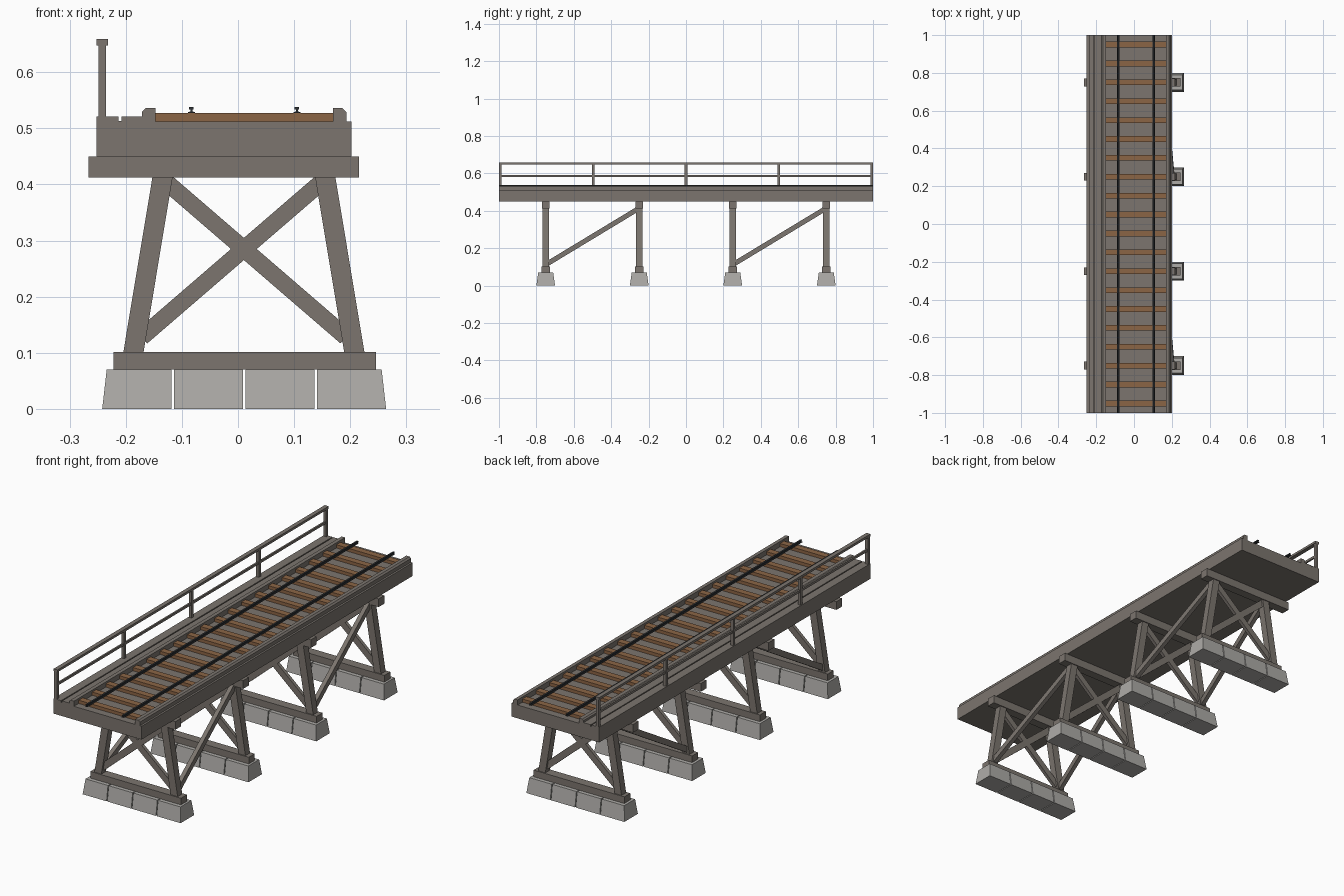
import bpy, bmesh
from mathutils import Vector

cube = bpy.data.objects.get("Cube")
if cube:
    bpy.data.objects.remove(cube, do_unlink=True)


def material(name, rgb):
    m = bpy.data.materials.new(name)
    m.use_nodes = True
    m.diffuse_color = (*rgb, 1)
    m.node_tree.nodes["Principled BSDF"].inputs["Base Color"].default_value = (*rgb, 1)
    return m


TIMBER = material("weathered timber", (0.2, 0.178, 0.158))
TIE = material("brown tie wood", (0.26, 0.13, 0.06))
STEEL = material("dark rail steel", (0.03, 0.034, 0.038))
STONE = material("pale stone", (0.42, 0.41, 0.39))


def finish(name, bm, mat):
    bmesh.ops.recalc_face_normals(bm, faces=bm.faces)
    mesh = bpy.data.meshes.new(name)
    bm.to_mesh(mesh)
    bm.free()
    mesh.materials.append(mat)
    ob = bpy.data.objects.new(name, mesh)
    bpy.context.collection.objects.link(ob)
    return ob


def loft(name, lower, upper, mat):
    """Solid between two matching outlines."""
    bm = bmesh.new()
    a = [bm.verts.new(p) for p in lower]
    b = [bm.verts.new(p) for p in upper]
    bm.faces.new(a)
    bm.faces.new(b)
    n = len(a)
    for i in range(n):
        bm.faces.new((a[i], a[(i + 1) % n], b[(i + 1) % n], b[i]))
    return finish(name, bm, mat)


def prism(name, profile, y0, y1, mat):
    """Extrude an x-z outline along y."""
    return loft(name, [(x, y0, z) for x, z in profile], [(x, y1, z) for x, z in profile], mat)


def box(name, x0, x1, y0, y1, z0, z1, mat):
    return prism(name, [(x0, z0), (x1, z0), (x1, z1), (x0, z1)], y0, y1, mat)


def strut(name, start, end, side, width, depth, mat):
    """Rectangular bar between two points; depth is measured along side."""
    p, q = Vector(start), Vector(end)
    d = (q - p).normalized()
    s = Vector(side)
    s = (s - d * s.dot(d)).normalized() * depth / 2
    w = d.cross(s).normalized() * width / 2
    ring = [s + w, s - w, -s - w, -s + w]
    return loft(name, [p + r for r in ring], [q + r for r in ring], mat)


# Deck with walkway boards and chamfered curbs
deck = [(-0.252, 0.45), (0.202, 0.45), (0.202, 0.512), (0.193, 0.512), (0.193, 0.529),
        (0.186, 0.536), (0.169, 0.536), (0.169, 0.512), (-0.147, 0.512), (-0.147, 0.536),
        (-0.165, 0.536), (-0.171, 0.53), (-0.171, 0.521), (-0.208, 0.521), (-0.208, 0.513),
        (-0.213, 0.513), (-0.213, 0.521), (-0.252, 0.521)]
prism("deck", deck, -1, 1, TIMBER)

# Ties
for i in range(20):
    y = -0.95 + 0.1 * i
    box(f"tie_{i + 1}", -0.147, 0.169, y - 0.015, y + 0.015, 0.511, 0.527, TIE)

# Running rails
half = [(0.006, 0.527), (0.006, 0.529), (0.0015, 0.53), (0.0015, 0.533), (0.004, 0.534), (0.004, 0.538)]
for side, cx in (("right", -0.083), ("left", 0.105)):
    outline = [(cx + x, z) for x, z in half] + [(cx - x, z) for x, z in reversed(half)]
    prism(f"rail_{side}", outline, -1, 1, STEEL)

# Handrail along the walkway
for i in range(5):
    y = (i - 2) * 0.4965
    box(f"handrail_post_{i + 1}", -0.249, -0.235, y - 0.007, y + 0.007, 0.52, 0.648, TIMBER)
box("handrail_top", -0.252, -0.232, -1, 1, 0.648, 0.659, TIMBER)
box("handrail_middle", -0.246, -0.238, -1, 1, 0.58, 0.591, TIMBER)

# Trestle bents
CX = 0.0105
for b, y in enumerate((-0.75, -0.25, 0.25, 0.75), 1):
    box(f"bent_cap_{b}", -0.266, 0.216, y - 0.021, y + 0.021, 0.412, 0.45, TIMBER)
    box(f"bent_sill_{b}", -0.222, 0.246, y - 0.022, y + 0.022, 0.07, 0.101, TIMBER)
    for name, s in (("right", -1), ("left", 1)):
        # Leaning leg
        leg = [(0.179, 0.1), (0.215, 0.1), (0.163, 0.413), (0.127, 0.413)]
        prism(f"leg_{name}_{b}", [(CX + s * x, z) for x, z in leg], y - 0.017, y + 0.017, TIMBER)
        # Cross brace
        strut(f"cross_brace_{name}_{b}", (CX - s * 0.182, y, 0.128), (CX + s * 0.138, y, 0.404),
              (0, 1, 0), 0.03, 0.016, TIMBER)

    # Tapered stone footing in four blocks
    edges = [-0.242, -0.1165, 0.011, 0.1385, 0.264]
    for k in range(4):
        x0 = edges[k] + (0.002 if k else 0)
        x1 = edges[k + 1] - (0.002 if k < 3 else 0)
        t0 = x0 + (0 if k else 0.008)
        t1 = x1 - (0 if k < 3 else 0.008)
        loft(f"footing_{b}_{k + 1}",
             [(x0, y - 0.05, 0), (x1, y - 0.05, 0), (x1, y + 0.05, 0), (x0, y + 0.05, 0)],
             [(t0, y - 0.04, 0.07), (t1, y - 0.04, 0.07), (t1, y + 0.04, 0.07), (t0, y + 0.04, 0.07)],
             STONE)

# Long diagonal braces joining each pair of bents
for pair, y in enumerate((-0.75, 0.25), 1):
    for name, s in (("right", -1), ("left", 1)):
        strut(f"long_brace_{name}_{pair}", (CX + s * 0.194, y + 0.005, 0.115),
              (CX + s * 0.147, y + 0.493, 0.41), (1, 0, 0), 0.026, 0.02, TIMBER)
